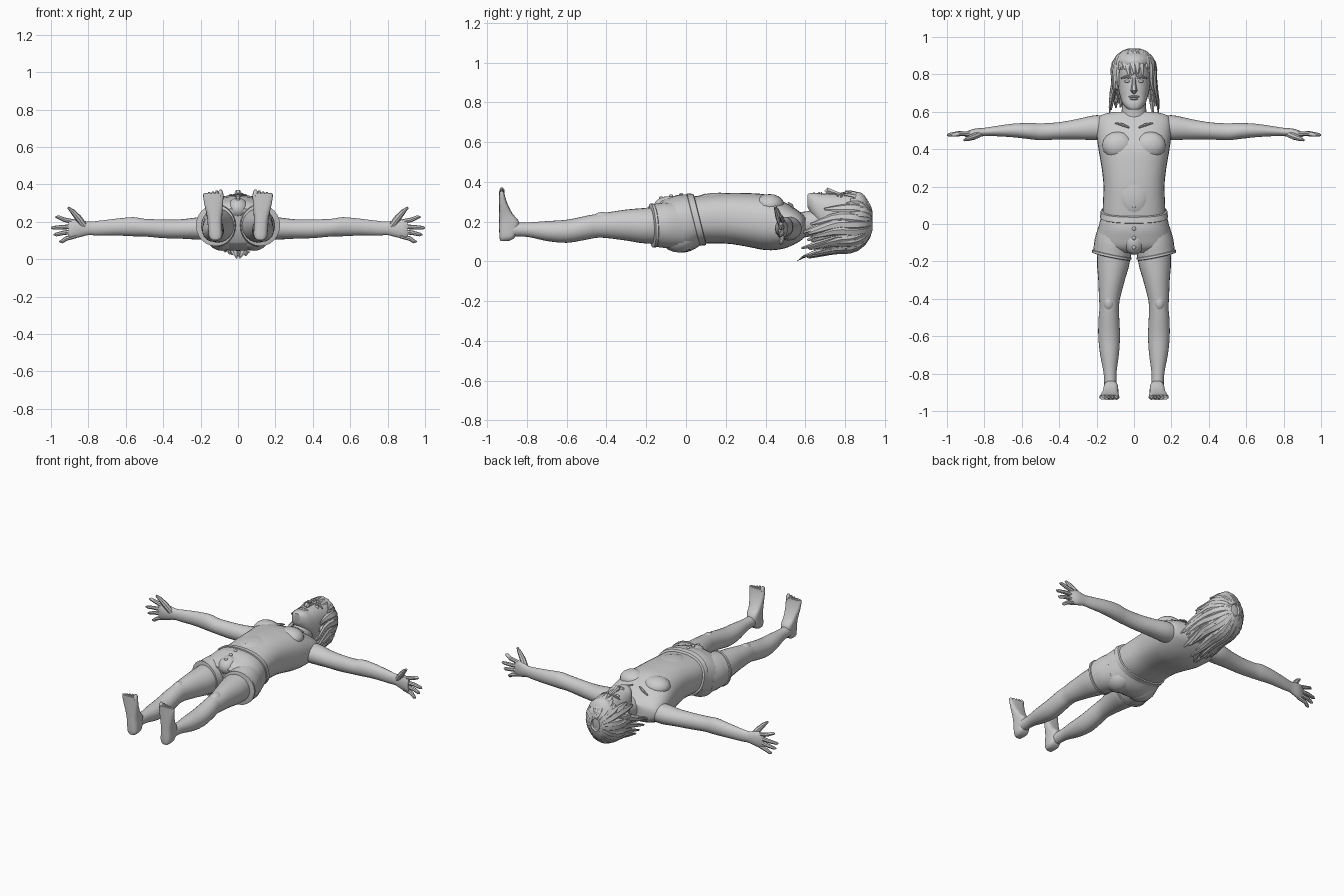
import bpy, bmesh, math, random
from mathutils import Vector

random.seed(4)
AXES = {'X': (0, 1, 2), 'Y': (1, 0, 2), 'Z': (2, 0, 1)}


def finish(name, bm, mirror=False, angle=40):
    bmesh.ops.recalc_face_normals(bm, faces=bm.faces)
    me = bpy.data.meshes.new(name)
    bm.to_mesh(me)
    bm.free()
    ob = bpy.data.objects.new(name, me)
    bpy.context.collection.objects.link(ob)
    bpy.ops.object.select_all(action='DESELECT')
    ob.select_set(True)
    bpy.context.view_layer.objects.active = ob
    bpy.ops.object.shade_smooth_by_angle(angle=math.radians(angle))
    if mirror:
        ob.modifiers.new("Mirror", 'MIRROR').use_mirror_merge = False
    return ob


def skin(bm, loops):
    rows = [[bm.verts.new(p) for p in lp] for lp in loops]
    n = len(rows[0])
    for a, b in zip(rows, rows[1:]):
        for i in range(n):
            bm.faces.new((a[i], a[(i + 1) % n], b[(i + 1) % n], b[i]))
    bm.faces.new(rows[0])
    bm.faces.new(rows[-1])


def spline(rings, steps):
    out = []
    for i in range(len(rings) - 1):
        p = [rings[max(0, min(len(rings) - 1, i + k))] for k in (-1, 0, 1, 2)]
        for s in range(steps):
            t = s / steps
            out.append([.5 * (2 * b + (c - a) * t + (2 * a - 5 * b + 4 * c - d) * t * t
                              + (3 * b - a - 3 * c + d) * t ** 3) for a, b, c, d in zip(*p)])
    return out + [list(rings[-1])]


# rings: (position on axis, two centre coordinates, two radii)
def loft(name, axis, rings, mirror=False, n=24, power=2.0, steps=3, tilt=(0, 0)):
    bm, loops = bmesh.new(), []
    ax = AXES[axis]
    for t, a, b, ra, rb in spline(rings, steps):
        lp = []
        for i in range(n):
            c, s = math.cos(2 * math.pi * i / n), math.sin(2 * math.pi * i / n)
            da = ra * math.copysign(abs(c) ** (2 / power), c)
            db = rb * math.copysign(abs(s) ** (2 / power), s)
            v = Vector()
            v[ax[0]], v[ax[1]], v[ax[2]] = t + tilt[0] * da + tilt[1] * db, a + da, b + db
            lp.append(v)
        loops.append(lp)
    skin(bm, loops)
    return finish(name, bm, mirror)


def strand(bm, pts, outs, widths, thick, n):
    loops = []
    for i, p in enumerate(pts):
        t = (pts[min(i + 1, len(pts) - 1)] - pts[max(i - 1, 0)]).normalized()
        side = t.cross(outs[i]).normalized()
        up = side.cross(t)
        loops.append([p + widths[i] * (side * math.cos(a) + up * math.sin(a) * thick)
                      for a in (2 * math.pi * k / n for k in range(n))])
    skin(bm, loops)


def blob(name, loc, size, mirror=False, seg=16):
    bm = bmesh.new()
    bmesh.ops.create_uvsphere(bm, u_segments=seg, v_segments=seg // 2 + 2, radius=1)
    for v in bm.verts:
        v.co = Vector([l + s * c for l, s, c in zip(loc, size, v.co)])
    return finish(name, bm, mirror)


def rod(name, pts, widths, out=(0, 0, 1), thick=1, mirror=False, n=8):
    bm = bmesh.new()
    strand(bm, [Vector(p) for p in pts], [Vector(out)] * len(pts), widths, thick, n)
    return finish(name, bm, mirror)


# Torso and neck
loft("torso", 'Y', [(-.04, 0, .205, .165, .11), (.06, 0, .21, .168, .12), (.2, 0, .217, .163, .127),
     (.3, 0, .21, .173, .134), (.4, 0, .197, .19, .14), (.48, 0, .184, .2, .122),
     (.54, 0, .178, .2, .095), (.58, 0, .175, .18, .068), (.6, 0, .175, .11, .05)], n=32, power=2.4)
loft("neck", 'Y', [(.54, 0, .175, .09, .075), (.59, 0, .185, .068, .065), (.7, 0, .2, .06, .065)])
blob("pectoral", (.085, .42, .285), (.085, .075, .054), True)
blob("abdomen", (0, .17, .31), (.09, .13, .036))
blob("navel", (0, .095, .336), (.009, .011, .005), seg=10)
rod("collarbone", [(.025, .515, .296), (.06, .53, .284), (.1, .54, .27)], [.004, .008, .004], mirror=True)

# Arms, hands and fingers
loft("arm", 'X', [(.12, .51, .165, .06, .055), (.2, .515, .165, .067, .06), (.3, .507, .162, .055, .052),
     (.4, .498, .163, .046, .05), (.5, .493, .169, .045, .047), (.56, .497, .174, .043, .051),
     (.65, .5, .172, .036, .045), (.75, .496, .166, .026, .039), (.8, .492, .165, .022, .036),
     (.85, .487, .165, .023, .048), (.885, .481, .163, .018, .05), (.905, .478, .162, .01, .044)], True)
for nm, z0, x1, z1 in (("index", .198, .975, .226), ("middle", .175, 1.0, .168),
                       ("ring", .15, .985, .132), ("little", .126, .955, .094)):
    mid = ((.885 + x1) / 2, .484, (z0 + z1) / 2)
    rod(nm + "_finger", [(.865, .482, z0), mid, (x1 - .012, .477, z1), (x1, .474, z1)],
        [.013, .012, .01, .004], mirror=True)
rod("thumb", [(.82, .484, .175), (.855, .468, .222), (.885, .457, .256), (.908, .448, .277)],
    [.018, .018, .013, .006], out=(0, 1, 0), mirror=True)

# Legs and feet
loft("leg", 'Y', [(-.08, .105, .185, .085, .095), (-.2, .11, .18, .088, .09), (-.3, .12, .183, .071, .078),
     (-.4, .131, .182, .056, .064), (-.45, .132, .179, .052, .06), (-.5, .134, .17, .055, .06),
     (-.6, .133, .152, .058, .058), (-.7, .131, .153, .05, .05), (-.8, .128, .16, .034, .036),
     (-.89, .125, .16, .034, .036)], True)
blob("kneecap", (.135, -.42, .215), (.032, .05, .034), True, 12)
loft("foot", 'Z', [(.103, .12, -.912, .02, .022), (.12, .12, -.9, .035, .038), (.16, .122, -.892, .038, .048),
     (.2, .124, -.89, .039, .05), (.24, .126, -.906, .042, .034), (.29, .13, -.919, .049, .021),
     (.335, .132, -.926, .054, .014), (.352, .132, -.927, .053, .013)], True, power=3)
for i in range(5):
    x, top = .093 + .0205 * i, .372 - .0045 * i
    r = .013 if i == 0 else .0105
    rod("toe", [(x, -.927, .335), (x, -.926, top - .012), (x, -.927, top)], [r, r, .005],
        out=(0, 1, 0), mirror=True)

# Shorts
loft("shorts_seat", 'Y', [(.05, 0, .21, .174, .126), (.0, 0, .196, .186, .141), (-.05, 0, .184, .197, .139),
     (-.1, 0, .182, .195, .122), (-.135, 0, .182, .15, .09)], n=32, power=2.3, tilt=(0, -.2))
loft("waistband", 'Y', [(.035, 0, .211, .176, .127), (.038, 0, .211, .182, .132),
     (.068, 0, .211, .178, .129), (.071, 0, .211, .17, .122)], n=32, power=2.4, steps=1, tilt=(0, -.25))
loft("shorts_leg", 'Y', [(-.03, .105, .182, .085, .115), (-.1, .11, .182, .1, .115),
     (-.155, .117, .181, .1, .108), (-.172, .12, .181, .101, .107)], True, tilt=(.2, -.06))
loft("shorts_hem", 'Y', [(-.157, .119, .181, .1, .107), (-.16, .119, .181, .105, .111),
     (-.172, .12, .181, .105, .111), (-.175, .12, .181, .095, .1)], True, steps=1, tilt=(.2, -.06))
blob("buttock", (.085, -.035, .125), (.085, .095, .08), True)
blob("front_panel", (0, -.09, .27), (.06, .075, .058))
for y, z in ((-.025, .336), (-.075, .33), (-.125, .32)):
    blob("button", (0, y, z), (.011, .011, .008), seg=10)

# Head and face
loft("head", 'Y', [(.612, 0, .305, .028, .032), (.622, 0, .298, .043, .045), (.645, 0, .28, .061, .066),
     (.68, 0, .252, .074, .09), (.72, 0, .23, .083, .112), (.78, 0, .213, .088, .128),
     (.84, 0, .21, .09, .13), (.89, 0, .205, .078, .112), (.92, 0, .2, .045, .06)], n=28, power=2.4)
rod("nose", [(0, .785, .335), (0, .745, .346), (0, .713, .356), (0, .703, .346)],
    [.009, .012, .018, .012], n=6)
rod("brow", [(.014, .781, .341), (.04, .788, .341), (.068, .779, .324)], [.005, .008, .003], mirror=True)
blob("eye", (.036, .763, .333), (.016, .008, .01), True, 12)
blob("upper_lip", (0, .681, .338), (.03, .006, .011), seg=12)
blob("lower_lip", (0, .669, .338), (.024, .007, .012), seg=12)
blob("ear", (.09, .745, .21), (.014, .03, .022), True, 12)

# Hair cap beneath the locks
blob("hair_cap", (0, .81, .165), (.112, .118, .118), seg=20)
blob("hair_crown", (0, .865, .22), (.1, .066, .13), seg=20)

# Hair locks sweep from the crown: short at the brow, long at sides and nape
hair = bmesh.new()
for layer in range(2):
    count = 24
    for k in range(count):
        phi = 2 * math.pi * (k + .5 * layer) / count + random.uniform(-.06, .06)
        front = math.cos(phi)
        if front > .55:
            end = random.uniform(.785, .83)
        elif front > .2:
            end = random.uniform(.69, .75)
        else:
            end = random.uniform(.575, .65) + .03 * layer
        swirl = random.uniform(.05, .4) if front > .3 else random.uniform(-.2, .2)
        lift = 1 + .04 * layer
        pts, outs, wid = [], [], []
        for s in range(9):
            u = s / 8
            y = .932 - (.932 - end) * u ** 1.5
            f = math.sqrt(max(.02, 1 - (max(0, y - .8) / .137) ** 2)) * lift
            a = phi + swirl * u
            low = max(0, .76 - y)
            rx = .11 + .1 * low + .005 * math.sin(9 * u + k)
            rz = .148 if math.cos(a) > 0 else .145 - .12 * low
            pts.append(Vector((f * rx * math.sin(a), y, .2 + f * rz * math.cos(a) - .35 * low * (front < .2))))
            outs.append(Vector((math.sin(a), .8 * max(0, y - .8) / .137, math.cos(a))))
            wid.append(.004 + .023 * math.sin(math.pi * min(1, .12 + .86 * u)) ** .8)
        strand(hair, pts, outs, wid, .5, 6)
# Stray lock at the nape that touches the ground
for sx in (-.02, .03):
    pts = [Vector((sx * 1.5, .74, .06)), Vector((sx, .66, .05)), Vector((sx * .7, .6, .028)), Vector((sx * .3, .56, .003))]
    strand(hair, pts, [Vector((0, 0, -1))] * 4, [.02, .024, .016, .002], .5, 6)
finish("hair_locks", hair, angle=35)
